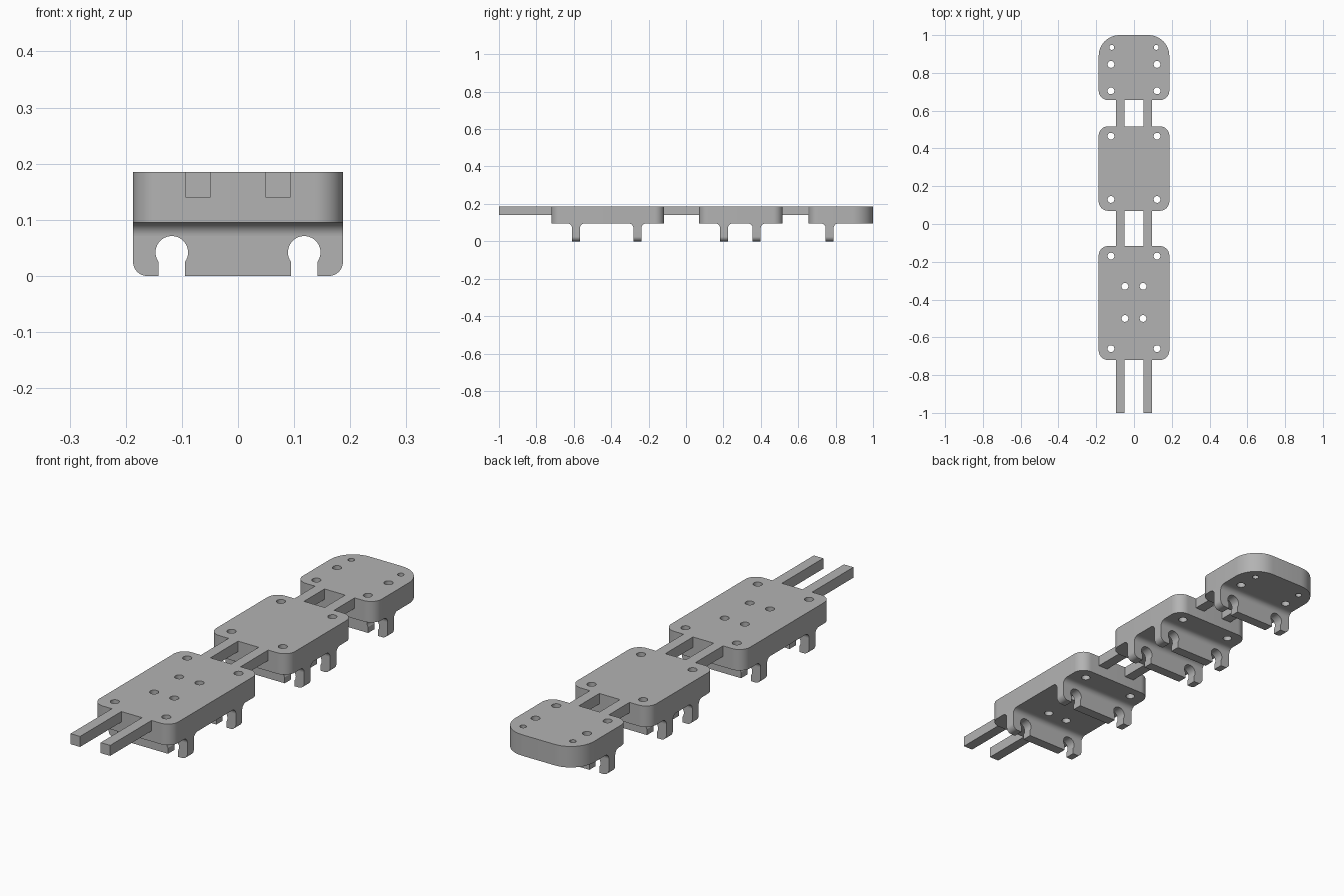
import bpy, bmesh
from math import pi, sin, cos, asin
from mathutils import Matrix, Euler

if "Cube" in bpy.data.objects:
    bpy.data.objects.remove(bpy.data.objects["Cube"])

GREY = (0.45, 0.45, 0.45, 1)
grey = bpy.data.materials.new("plain grey")
grey.use_nodes = True
grey.diffuse_color = GREY
grey.node_tree.nodes["Principled BSDF"].inputs["Base Color"].default_value = GREY

HALF_W, BASE, TOP = 0.187, 0.095, 0.185
RIB_T, FILLET = 0.043, 0.024


def arc(cx, cy, r, a0, a1, n=12):
    return [(cx + r * cos(a0 + (a1 - a0) * i / n), cy + r * sin(a0 + (a1 - a0) * i / n))
            for i in range(n + 1)]


def circle(cx, cy, r):
    return arc(cx, cy, r, 0, 2 * pi, 32)[:-1]


def rounded(x0, x1, y0, y1, r_low, r_high):
    return (arc(x1 - r_low, y0 + r_low, r_low, -pi / 2, 0)
            + arc(x1 - r_high, y1 - r_high, r_high, 0, pi / 2)
            + arc(x0 + r_high, y1 - r_high, r_high, pi / 2, pi)
            + arc(x0 + r_low, y0 + r_low, r_low, pi, 1.5 * pi))


def extrude(name, loops, depth, loc, rot=(0, 0, 0)):
    """Fill the outline (further loops are holes) and extrude it about its plane."""
    curve = bpy.data.curves.new(name + "_outline", 'CURVE')
    curve.dimensions, curve.fill_mode, curve.extrude = '2D', 'BOTH', depth / 2
    for pts in loops:
        spline = curve.splines.new('POLY')
        spline.points.add(len(pts) - 1)
        for p, (x, y) in zip(spline.points, pts):
            p.co = (x, y, 0, 1)
        spline.use_cyclic_u = True
    helper = bpy.data.objects.new(name + "_outline", curve)
    bpy.context.collection.objects.link(helper)
    graph = bpy.context.evaluated_depsgraph_get()
    mesh = bpy.data.meshes.new_from_object(helper.evaluated_get(graph))
    bpy.data.objects.remove(helper)
    bm = bmesh.new()
    bm.from_mesh(mesh)
    bmesh.ops.remove_doubles(bm, verts=bm.verts, dist=1e-5)
    bmesh.ops.recalc_face_normals(bm, faces=bm.faces)
    bm.transform(Matrix.Translation(loc) @ Euler(rot).to_matrix().to_4x4())
    bm.to_mesh(mesh)
    bm.free()
    mesh.materials.clear()
    mesh.materials.append(grey)
    obj = bpy.data.objects.new(name, mesh)
    bpy.context.collection.objects.link(obj)
    bpy.ops.object.select_all(action='DESELECT')
    obj.select_set(True)
    bpy.context.view_layer.objects.active = obj
    bpy.ops.object.shade_smooth_by_angle(angle=pi / 6)
    return obj


# Plates with through holes: name, y range, corner radii, holes (x, y, radius)
plates = [
    ("front_plate", -0.72, -0.117, 0.05, 0.05,
     [(0.122, -0.66, 0.018), (0.122, -0.17, 0.018), (0.048, -0.5, 0.018), (0.048, -0.33, 0.018)]),
    ("middle_plate", 0.07, 0.517, 0.05, 0.05,
     [(0.122, 0.13, 0.018), (0.122, 0.465, 0.018)]),
    ("rear_plate", 0.656, 1.0, 0.05, 0.11,
     [(0.122, 0.705, 0.018), (0.122, 0.845, 0.018), (0.118, 0.935, 0.013)]),
]
for name, y0, y1, r_low, r_high, holes in plates:
    loops = [rounded(-HALF_W, HALF_W, y0, y1, r_low, r_high)]
    loops += [circle(s * x, y, r) for x, y, r in holes for s in (-1, 1)]
    extrude(name, loops, TOP - BASE, (0, 0, (BASE + TOP) / 2))

# Pairs of bars joining the plates
bars = [("front_bar", -1.0, -0.72), ("middle_bar", -0.117, 0.07), ("rear_bar", 0.517, 0.656)]
for name, y0, y1 in bars:
    for side, s in (("left", 1), ("right", -1)):
        a, b = sorted((s * 0.049, s * 0.094))
        extrude(f"{name}_{side}", [[(a, y0), (b, y0), (b, y1), (a, y1)]],
                0.045, (0, 0, TOP - 0.0225))


# Rib outline with two keyhole clips open at the bottom
def keyhole(cx, r=0.029, cz=0.042, half_slot=0.0235):
    a = asin(half_slot / r)
    return ([(cx - half_slot, 0)]
            + arc(cx, cz, r, 1.5 * pi - a, a - pi / 2, 28)
            + [(cx + half_slot, 0)])


corner = 0.025
root = BASE - FILLET
rib = ([(-HALF_W, root)] + arc(corner - HALF_W, corner, corner, pi, 1.5 * pi)
       + keyhole(-0.118) + keyhole(0.118)
       + arc(HALF_W - corner, corner, corner, -pi / 2, 0) + [(HALF_W, root)])

# Filleted root where each rib meets its plate
h = RIB_T / 2
fillet = (arc(-h - FILLET, root, FILLET, pi / 2, 0)
          + arc(h + FILLET, root, FILLET, pi, pi / 2))

for i, y in enumerate((-0.588, -0.26, 0.203, 0.378, 0.768), 1):
    extrude(f"clip_rib_{i}", [rib], RIB_T, (0, y, 0), (pi / 2, 0, 0))
    extrude(f"rib_root_{i}", [fillet], 2 * HALF_W, (0, y, 0), (pi / 2, 0, pi / 2))
